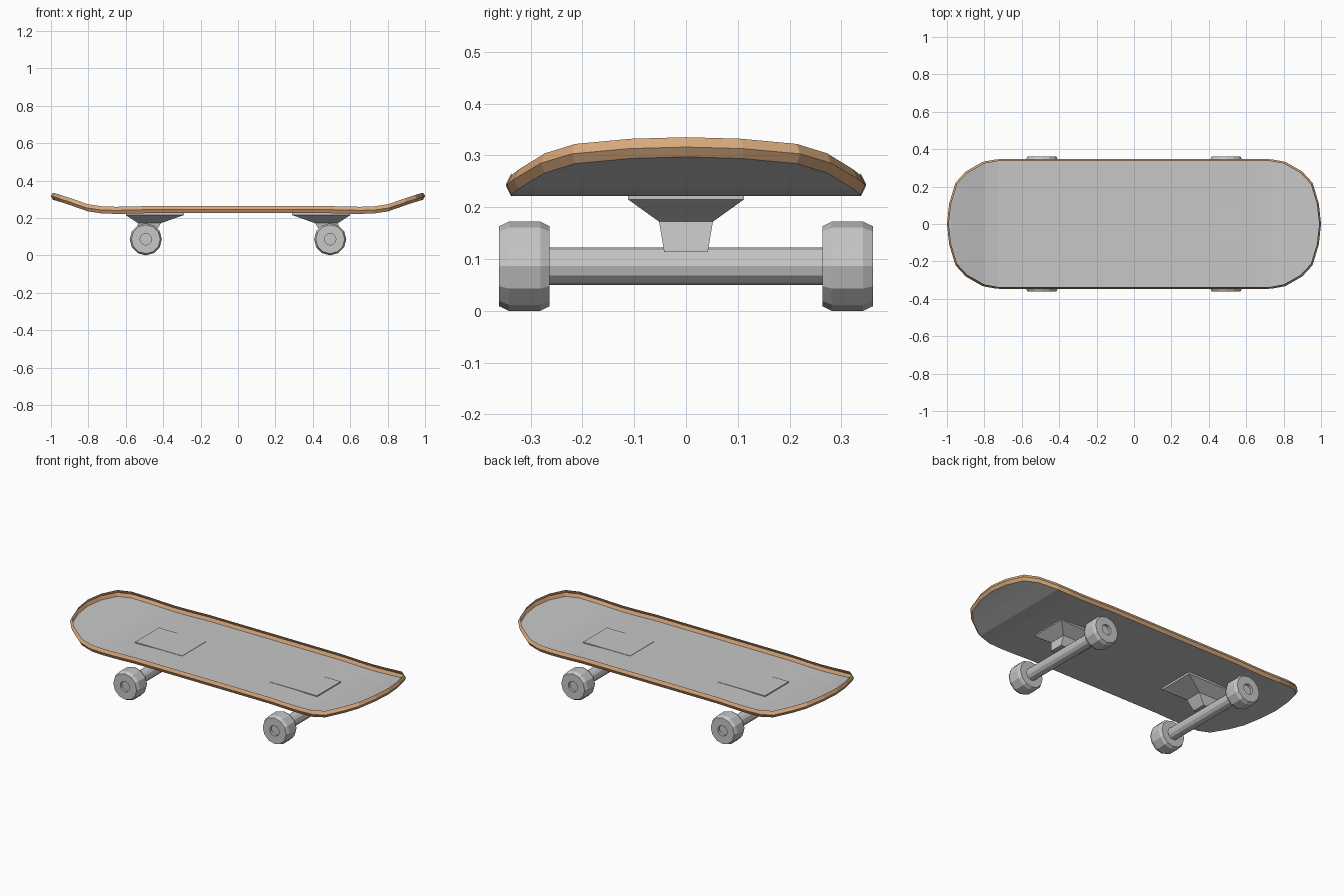
import bpy, bmesh, math

cube = bpy.data.objects.get("Cube")
if cube:
    bpy.data.objects.remove(cube, do_unlink=True)


def material(name, rgb):
    m = bpy.data.materials.new(name)
    m.use_nodes = True
    m.diffuse_color = (*rgb, 1)
    m.node_tree.nodes["Principled BSDF"].inputs["Base Color"].default_value = (*rgb, 1)
    return m


grey = material("grey", (0.57, 0.57, 0.57))
wood = material("tan wood", (0.67, 0.39, 0.20))


def finish(bm, name, mats):
    bmesh.ops.recalc_face_normals(bm, faces=bm.faces)
    mesh = bpy.data.meshes.new(name)
    bm.to_mesh(mesh)
    bm.free()
    for m in mats:
        mesh.materials.append(m)
    obj = bpy.data.objects.new(name, mesh)
    bpy.context.collection.objects.link(obj)
    return obj


def add_face(bm, verts, mat):
    unique = list(dict.fromkeys(verts))
    if len(unique) > 2:
        bm.faces.new(unique).material_index = mat


# Deck: an open tray. Stations of (x, half width, rim height), mirrored to the other end
half = [(0.45, 0.347, 0.265), (0.56, 0.347, 0.261), (0.66, 0.347, 0.2595),
        (0.735, 0.346, 0.262), (0.81, 0.332, 0.273), (0.9, 0.28, 0.304),
        (0.955, 0.22, 0.322), (0.988, 0.11, 0.332), (1.0, 0.0, 0.335)]
stations = [(-x, w, z) for x, w, z in reversed(half)] + half

bm = bmesh.new()
layers = []
for sx, sy, drop in ((0.99, 0.972, 0), (1, 1, 0.019), (0.99, 0.974, 0.038)):
    rows = []
    for x, w, z in stations:
        a = bm.verts.new((x * sx, -w * sy, z - drop))
        b = a if w == 0 else bm.verts.new((x * sx, w * sy, z - drop))
        rows.append((a, b))
    layers.append(rows)
floor = layers[-1]
for i in range(len(stations) - 1):
    add_face(bm, [floor[i][0], floor[i + 1][0], floor[i + 1][1], floor[i][1]], 0)
    # Rim: two bands that meet at the widest line
    for upper, lower in zip(layers, layers[1:]):
        for s in (0, 1):
            add_face(bm, [upper[i][s], upper[i + 1][s], lower[i + 1][s], lower[i][s]], 1)
finish(bm, "deck", [grey, wood])


def loft(name, sections, side):
    """Stack of rectangles (x inner, x outer, half y, z)."""
    bm = bmesh.new()
    rings = [[bm.verts.new((side * x, y, z)) for x, y in
              ((x0, -h), (x1, -h), (x1, h), (x0, h))] for x0, x1, h, z in sections]
    for r, s in zip(rings, rings[1:]):
        for i in range(4):
            j = (i + 1) % 4
            bm.faces.new((r[i], r[j], s[j], s[i]))
    bm.faces.new(rings[0])
    bm.faces.new(rings[-1])
    finish(bm, name, [grey])


def lathe(name, profile, x, z, sides=12):
    """Turn (y, radius) points about an axis along y; one vertex points along x."""
    bm = bmesh.new()
    rings = []
    for y, r in profile:
        rings.append([bm.verts.new((x + r * math.cos(math.tau * k / sides), y,
                                    z + r * math.sin(math.tau * k / sides)))
                      for k in range(sides)])
    for a, b in zip(rings, rings[1:]):
        for k in range(sides):
            n = (k + 1) % sides
            bm.faces.new((a[k], a[n], b[n], b[k]))
    bm.faces.new(rings[0])
    bm.faces.new(rings[-1])
    finish(bm, name, [grey])


# Trucks and wheels
axle_x, axle_z = 0.493, 0.086
wheel_profile = [(0.263, 0.077), (0.281, 0.086), (0.342, 0.086), (0.361, 0.077),
                 (0.361, 0.031), (0.345, 0.031)]
for side, end in ((-1, "right"), (1, "left")):
    loft(end + "_truck_base", [(0.29, 0.6, 0.112, 0.229), (0.29, 0.6, 0.112, 0.215),
                               (0.412, 0.535, 0.052, 0.172)], side)
    loft(end + "_truck_hanger", [(0.412, 0.535, 0.052, 0.172),
                                 (0.45, 0.543, 0.042, 0.113)], side)
    lathe(end + "_axle", [(-0.27, 0.036), (0.27, 0.036)], side * axle_x, axle_z)
    for s, face in ((-1, "front"), (1, "back")):
        lathe(f"{end}_{face}_wheel", [(s * y, r) for y, r in wheel_profile],
              side * axle_x, axle_z)
